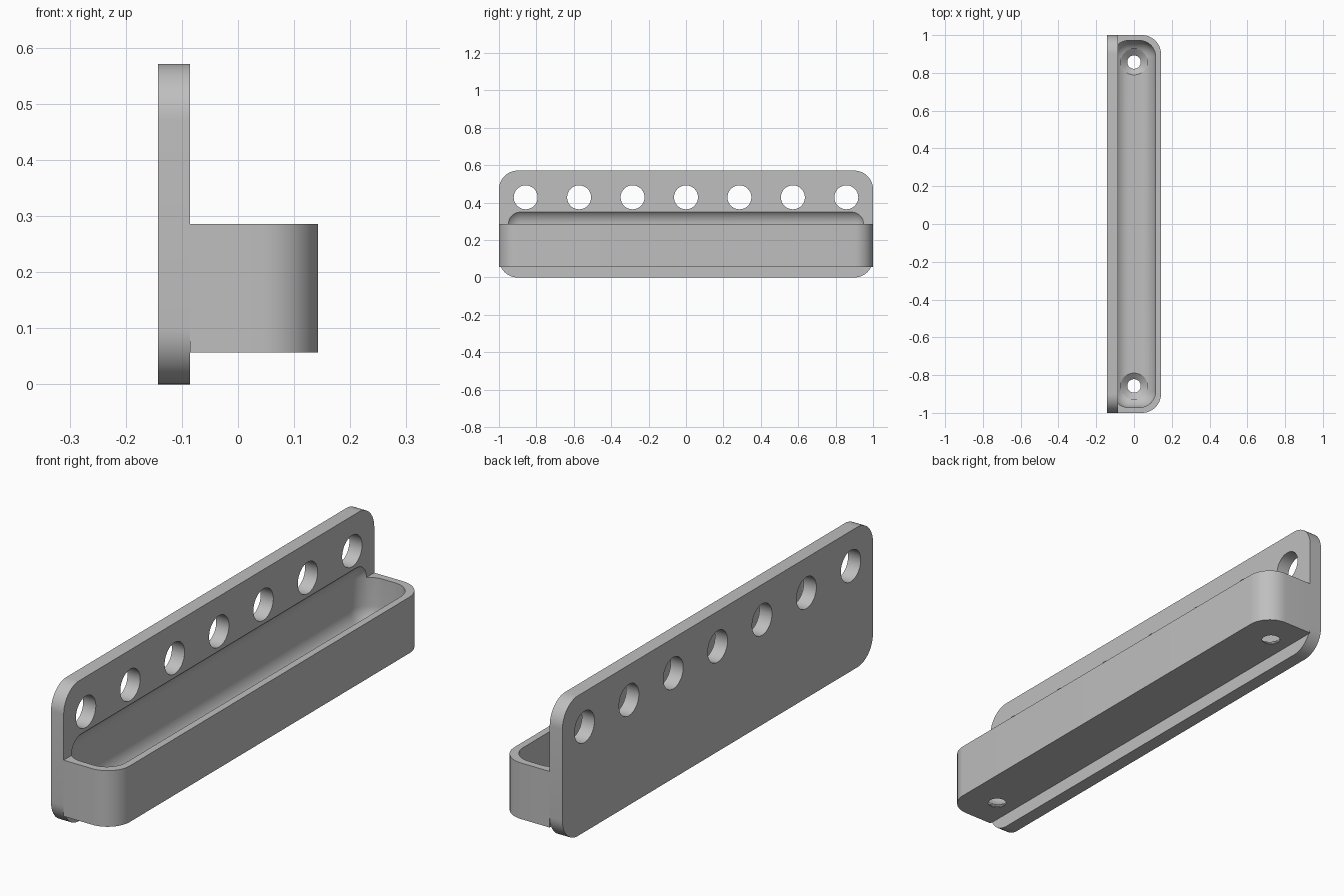
import bpy
import bmesh
from math import cos, sin, tau
from mathutils import Matrix, Vector

if "Cube" in bpy.data.objects:
    bpy.data.objects.remove(bpy.data.objects["Cube"])

U = 2 / 70           # design unit: the plate is 70 units long
ROUND = 0.1          # outer corner radius

grey = bpy.data.materials.new("light grey")
grey.use_nodes = True
grey.diffuse_color = (0.52, 0.52, 0.52, 1)
grey.node_tree.nodes["Principled BSDF"].inputs["Base Color"].default_value = grey.diffuse_color


def finish(name, bm):
    bmesh.ops.recalc_face_normals(bm, faces=bm.faces)
    mesh = bpy.data.meshes.new(name)
    bm.to_mesh(mesh)
    bm.free()
    mesh.materials.append(grey)
    ob = bpy.data.objects.new(name, mesh)
    bpy.context.collection.objects.link(ob)
    return ob


def rounded_box(name, low, high, radius, pick, segments=12):
    """Box between two corners; edges chosen by pick(direction, midpoint) are rounded."""
    low, high = Vector(low), Vector(high)
    bm = bmesh.new()
    bmesh.ops.create_cube(bm, size=1)
    for v in bm.verts:
        v.co = Vector([h if c > 0 else l for c, l, h in zip(v.co, low, high)])
    edges = []
    for e in bm.edges:
        a, b = (v.co for v in e.verts)
        if pick((b - a).normalized(), (a + b) / 2):
            edges.append(e)
    bmesh.ops.bevel(bm, geom=edges, offset=radius, offset_type='OFFSET',
                    segments=segments, profile=0.5, affect='EDGES')
    return finish(name, bm)


def lathe(name, profile, matrix, sides=48):
    """Closed solid turned around z from (radius, height) points."""
    bm = bmesh.new()
    rings = [[bm.verts.new((r * cos(tau * i / sides), r * sin(tau * i / sides), z))
              for i in range(sides)] for r, z in profile]
    for a, b in zip(rings, rings[1:]):
        for i in range(sides):
            j = (i + 1) % sides
            bm.faces.new((a[i], a[j], b[j], b[i]))
    bm.faces.new(rings[0])
    bm.faces.new(rings[-1])
    bm.transform(matrix)
    return finish(name, bm)


def cut(target, cutters):
    bpy.context.view_layer.objects.active = target
    for c in cutters:
        mod = target.modifiers.new("cut", 'BOOLEAN')
        mod.operation, mod.solver, mod.object = 'DIFFERENCE', 'EXACT', c
        bpy.ops.object.modifier_apply(modifier=mod.name)


# Upright back plate, rounded in its own plane
plate = rounded_box("back_plate", (-5 * U, -1, 0), (-3 * U, 1, 20 * U), ROUND,
                    lambda d, m: abs(d.x) > 0.9)

# Tray, rounded at the two outer vertical corners
tray = rounded_box("tray", (-3 * U, -1, 2 * U), (5 * U, 1, 10 * U), ROUND,
                   lambda d, m: abs(d.z) > 0.9 and m.x > 0)

# Pill-shaped hollow that also scoops into the plate
hollow = rounded_box("hollow_cutter", (-4 * U, -34 * U, 3 * U), (4 * U, 34 * U, 13 * U),
                     3 * U, lambda d, m: True)

# Row of seven holes through the plate
plate_holes = [
    lathe("plate_hole_cutter", [(0.064, -0.1), (0.064, 0.1)],
          Matrix.Translation((-4 * U, k * 10 * U, 15 * U)) @ Matrix.Rotation(tau / 4, 4, 'Y'))
    for k in range(-3, 4)]

# Countersunk screw holes in the tray floor
screw_profile = [(1.25 * U, 0), (1.25 * U, 2.1 * U), (2.5 * U, 3.1 * U), (2.5 * U, 5 * U)]
screw_holes = [lathe("screw_hole_cutter", screw_profile,
                     Matrix.Translation((0, side * 30 * U, 0))) for side in (-1, 1)]

cut(plate, [hollow] + plate_holes)
cut(tray, [hollow] + screw_holes)

for c in [hollow] + plate_holes + screw_holes:
    bpy.data.objects.remove(c)

# Smooth the rounded surfaces, keep the crisp edges
for ob in bpy.context.view_layer.objects:
    ob.select_set(ob in (plate, tray))
bpy.context.view_layer.objects.active = plate
bpy.ops.object.shade_smooth_by_angle(angle=0.5)
